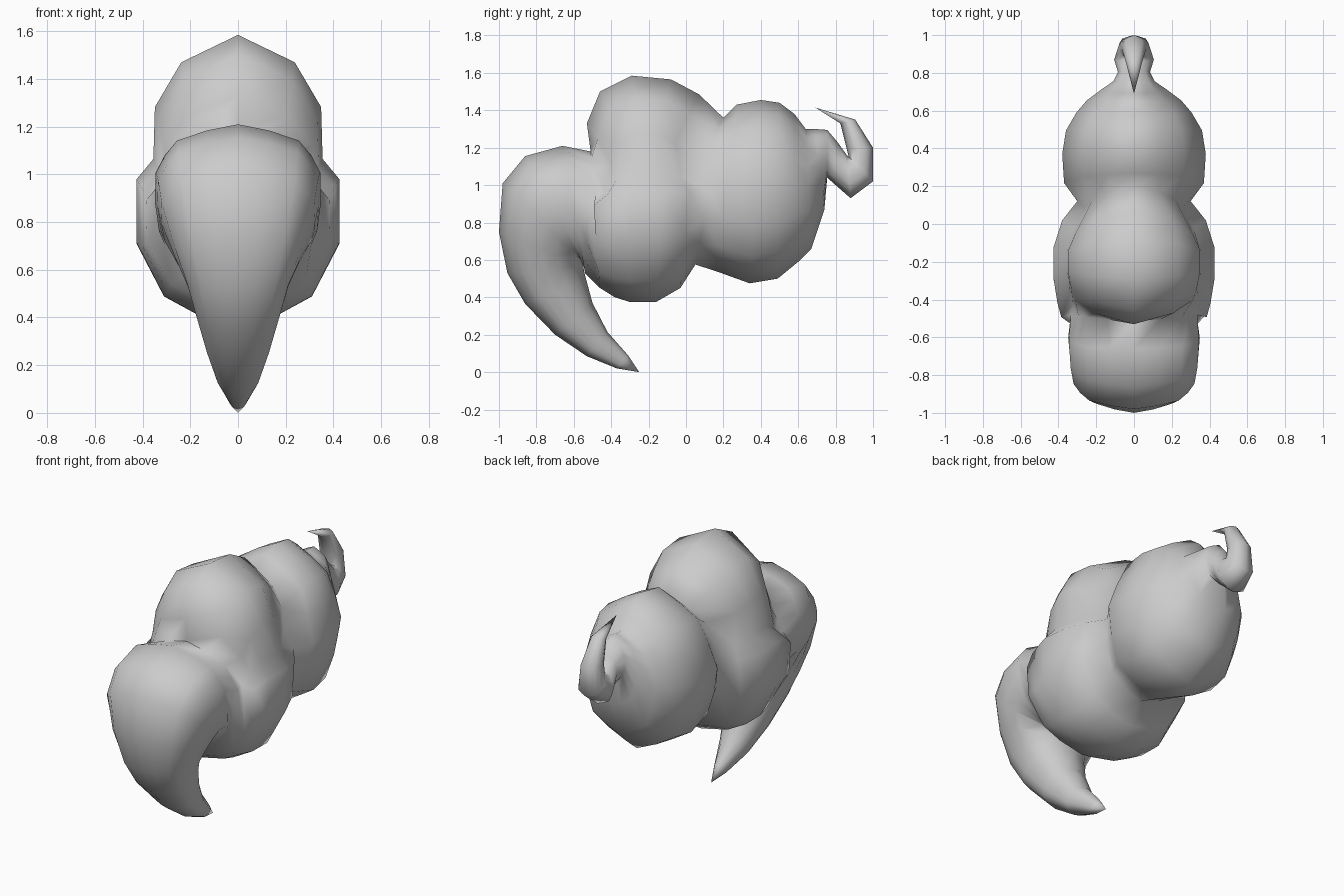
import bpy, bmesh, math

# Cross-sections along the spine:
# (outer y, outer z, inner y, inner z, half width, bulge)
# bulge blends from a plain rounded ring (0) to a two-lobed body ring (1)
HORN = [
    (-.37, .02, -.31, .09, .035, 0),
    (-.53, .085, -.42, .215, .085, 0),
    (-.70, .20, -.50, .37, .13, 0),
    (-.86, .365, -.535, .50, .175, 0),
    (-.955, .53, -.545, .54, .21, 0),
    (-1.0, .75, -.55, .57, .265, 0),
    (-.98, 1.01, -.55, .59, .32, 0),
    (-.86, 1.155, -.55, .58, .335, 0),
    (-.66, 1.21, -.545, .56, .345, 0),
    (-.51, 1.18, -.54, .53, .335, .2),
]
BODY = [
    (-.53, 1.33, -.46, .45, .385, .9),
    (-.46, 1.50, -.38, .40, .405, 1),
    (-.29, 1.585, -.30, .375, .425, 1),
    (-.08, 1.565, -.16, .375, .425, 1),
    (.07, 1.485, -.03, .45, .38, 1),
    (.20, 1.36, .05, .575, .30, .4),
]
REAR = [
    (.27, 1.43, .16, .54, .37, 0),
    (.40, 1.455, .34, .475, .38, 0),
    (.50, 1.44, .49, .50, .36, 0),
    (.58, 1.38, .60, .59, .305, 0),
    (.64, 1.30, .67, .66, .25, 0),
    (.69, 1.30, .74, .87, .17, 0),
]
TAIL = [
    (.755, 1.295, .755, 1.04, .11, 0),
    (.81, 1.23, .80, 1.00, .085, 0),
    (.86, 1.16, .88, .93, .105, 0),
    (.87, 1.15, 1.0, 1.02, .085, 0),
    (.86, 1.19, 1.0, 1.20, .065, 0),
    (.825, 1.33, .905, 1.35, .045, 0),
]

# Half profiles: broad horn ring, octagonal rear ring, two-lobed body ring
BROAD = [(0, 1), (.38, .92), (.74, .79), (.89, .6), (1, .38),
         (1.01, 0), (.96, -.38), (.6, -.79), (0, -1)]
OCT = [(0, 1), (.36, .86), (.7, .69), (.87, .37), (1, .03),
       (.9, -.36), (.74, -.7), (.38, -.87), (0, -1)]
LOBED = [(0, 1), (.56, .81), (.82, .5), (.835, .14), (1, 0),
         (1, -.44), (.73, -.81), (.42, -.93), (0, -1)]


def ring(bm, station, base):
    oy, oz, iy, iz, w, b = station
    half = []
    for (u0, v0), (u1, v1) in zip(base, LOBED):
        u, v = u0 + (u1 - u0) * b, v0 + (v1 - v0) * b
        t = (1 + v) / 2
        y, z = iy + (oy - iy) * t, iz + (oz - iz) * t
        # round the upper lobe in plan by pulling its sides to the middle
        y -= (y + .2) * .6 * u * u * b * min(1, max(0, v) * 4)
        half.append((u * w, y, z))
    pts = half + [(-x, y, z) for x, y, z in half[-2:0:-1]]
    return [bm.verts.new(p) for p in pts]


# One continuous skin: front horn, body, rear ball, hooked tail
bm = bmesh.new()
rings = [ring(bm, s, BROAD) for s in HORN]
rings += [ring(bm, s, OCT) for s in BODY + REAR + TAIL]
n = len(rings[0])
for a, b in zip(rings, rings[1:]):
    for i in range(n):
        j = (i + 1) % n
        bm.faces.new((a[i], a[j], b[j], b[i]))

# Pointed tips
for r, tip in ((rings[0], (0, -.25, 0)), (rings[-1], (0, .69, 1.415))):
    v = bm.verts.new(tip)
    for i in range(n):
        bm.faces.new((r[i], r[(i + 1) % n], v))
bmesh.ops.recalc_face_normals(bm, faces=bm.faces)

mesh = bpy.data.meshes.new("lobed_body")
bm.to_mesh(mesh)
bm.free()
obj = bpy.data.objects.new("lobed_body", mesh)
bpy.context.collection.objects.link(obj)
bpy.context.view_layer.objects.active = obj
obj.select_set(True)
bpy.ops.object.shade_smooth_by_angle(angle=math.radians(80))
